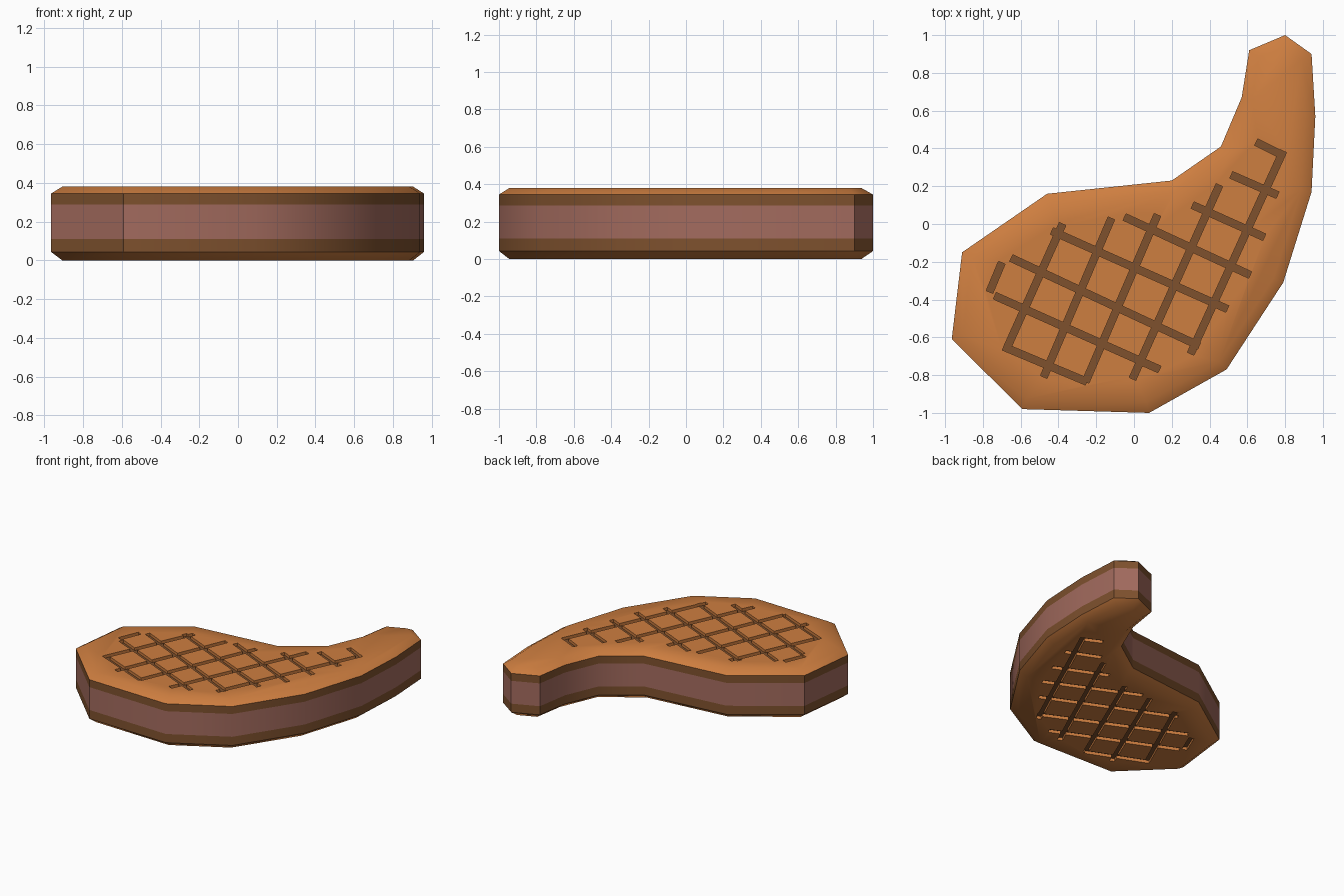
import bpy, bmesh, math
from mathutils import Vector

if "Cube" in bpy.data.objects:
    bpy.data.objects.remove(bpy.data.objects["Cube"])

HEIGHT, INSET, GROOVE_W, GROOVE_D = 0.38, 0.055, 0.038, 0.022

OUTLINE = [(-.965, -.61), (-.59, -.98), (.08, -1), (.49, -.77), (.79, -.31),
           (.94, .17), (.96, .57), (.94, .90), (.80, 1), (.61, .92),
           (.57, .67), (.46, .41), (.20, .23), (-.46, .16), (-.91, -.15)]

# Grill lines as x1, y1, x2, y2: steep ones, then shallow ones
STEEP = [(-.765, -.36, -.70, -.205), (-.674, -.66, -.378, 0), (-.478, -.81, -.12, .03),
         (-.256, -.835, .124, .048), (-.008, -.82, .452, .206), (.30, -.687, .79, .386)]
SHALLOW = [(-.69, -.65, -.25, -.835), (-.737, -.38, .135, -.77), (-.65, -.18, .345, -.645),
           (-.435, -.037, .494, -.45), (-.05, .037, .615, -.27), (.31, .10, .69, -.07),
           (.515, .26, .76, .153), (.647, .433, .795, .36)]


def material(name, colour):
    m = bpy.data.materials.new(name)
    m.diffuse_color = (*colour, 1)
    m.use_nodes = True
    m.node_tree.nodes["Principled BSDF"].inputs["Base Color"].default_value = m.diffuse_color
    return m


def make_object(name, bm):
    bmesh.ops.recalc_face_normals(bm, faces=bm.faces)
    me = bpy.data.meshes.new(name)
    bm.to_mesh(me)
    bm.free()
    ob = bpy.data.objects.new(name, me)
    bpy.context.collection.objects.link(ob)
    return ob


def inset_outline(points, dist):
    """Move a counter-clockwise outline inwards with mitred corners."""
    result, n = [], len(points)
    for i in range(n):
        a, b, c = (Vector(points[(i + k) % n]) for k in (-1, 0, 1))
        d1, d2 = (b - a).normalized(), (c - b).normalized()
        n1, n2 = Vector((-d1.y, d1.x)), Vector((-d2.y, d2.x))
        result.append(b + (n1 + n2) * dist / (1 + n1.dot(n2)))
    return result


def groove_cutter(name, lines):
    """Thin bars straddling the top and bottom faces."""
    bm = bmesh.new()
    for x1, y1, x2, y2 in lines:
        a, b = Vector((x1, y1)), Vector((x2, y2))
        d = (b - a).normalized()
        side = Vector((-d.y, d.x)) * GROOVE_W / 2
        ring = [a - side, b - side, b + side, a + side]
        for z in (0, HEIGHT):
            lo = [bm.verts.new((*p, z - GROOVE_D)) for p in ring]
            hi = [bm.verts.new((*p, z + GROOVE_D)) for p in ring]
            bm.faces.new(lo[::-1])
            bm.faces.new(hi)
            for i in range(4):
                j = (i + 1) % 4
                bm.faces.new((lo[i], lo[j], hi[j], hi[i]))
    ob = make_object(name, bm)
    ob.hide_render = True
    return ob


# Steak body: stacked outlines with bevelled rims
bm = bmesh.new()
inner = inset_outline(OUTLINE, INSET)
levels = [(inner, 0), (OUTLINE, .043), (OUTLINE, .11), (OUTLINE, .287),
          (OUTLINE, .345), (inner, HEIGHT)]
rings = [[bm.verts.new((p[0], p[1], z)) for p in pts] for pts, z in levels]
for lo, hi in zip(rings, rings[1:]):
    for i in range(len(lo)):
        j = (i + 1) % len(lo)
        bm.faces.new((lo[i], lo[j], hi[j], hi[i]))
bm.faces.new(rings[0][::-1])
bm.faces.new(rings[-1])
steak = make_object("steak", bm)

# Grill grooves cut into both flat faces
cutters = [groove_cutter("steep_grooves", STEEP), groove_cutter("shallow_grooves", SHALLOW)]
for c in cutters:
    mod = steak.modifiers.new(c.name, 'BOOLEAN')
    mod.operation, mod.solver, mod.object = 'DIFFERENCE', 'EXACT', c
bpy.context.view_layer.update()
evaluated = steak.evaluated_get(bpy.context.evaluated_depsgraph_get())
mesh = bpy.data.meshes.new_from_object(evaluated)
steak.modifiers.clear()
steak.data = mesh
for c in cutters:
    bpy.data.objects.remove(c)

# Colours by height: pink middle, brown bands and groove floors, orange faces
mesh.materials.clear()
mesh.materials.append(material("seared_orange", (.617, .209, .051)))
mesh.materials.append(material("char_brown", (.209, .082, .027)))
mesh.materials.append(material("meat_pink", (.366, .147, .112)))
for p in mesh.polygons:
    h, nz = abs(p.center.z - HEIGHT / 2), abs(p.normal.z)
    wall = nz < .1 and h < .16
    floor = nz > .99 and h < .18
    p.material_index = 2 if wall and h < .09 else 1 if wall or floor else 0
    p.use_smooth = wall
mesh.set_sharp_from_angle(angle=math.radians(40))
